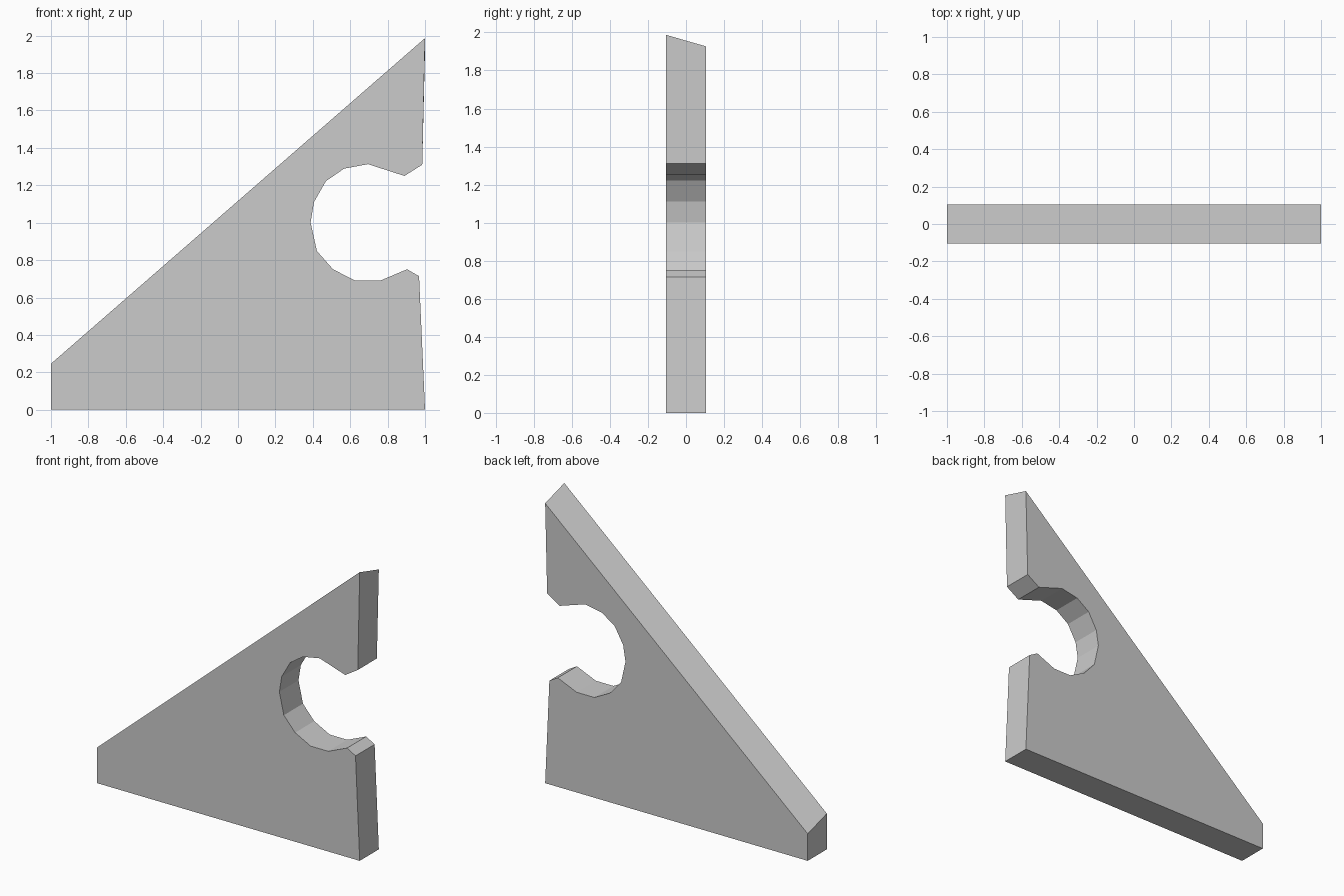
import bpy, bmesh

if "Cube" in bpy.data.objects:
    bpy.data.objects.remove(bpy.data.objects["Cube"])

HALF_T = 0.104      # half thickness in y
DROP = 0.06         # the sloping top edge is lower at the back

# Front outline (x, z): base, right edge, notch, right edge, sloping top
base = [(-1, 0), (1, 0)]
notch = [(0.968, 0.714), (0.904, 0.751), (0.76, 0.69), (0.626, 0.69),
         (0.508, 0.751), (0.422, 0.848), (0.388, 1.0), (0.406, 1.11),
         (0.47, 1.222), (0.567, 1.289), (0.695, 1.313), (0.89, 1.25),
         (0.985, 1.31)]
top = [(1, 1.987), (-1, 0.246)]

bm = bmesh.new()
front, back = [], []
for x, z in base + notch + top:
    front.append(bm.verts.new((x, -HALF_T, z)))
    back.append(bm.verts.new((x, HALF_T, z - (DROP if (x, z) in top else 0))))

# Front and back faces, then the rim
bm.faces.new(front)
bm.faces.new(back[::-1])
n = len(front)
for i in range(n):
    j = (i + 1) % n
    bm.faces.new((front[i], back[i], back[j], front[j]))
bmesh.ops.recalc_face_normals(bm, faces=bm.faces)

mesh = bpy.data.meshes.new("notched_panel")
bm.to_mesh(mesh)
bm.free()
bpy.context.collection.objects.link(bpy.data.objects.new("notched_panel", mesh))
